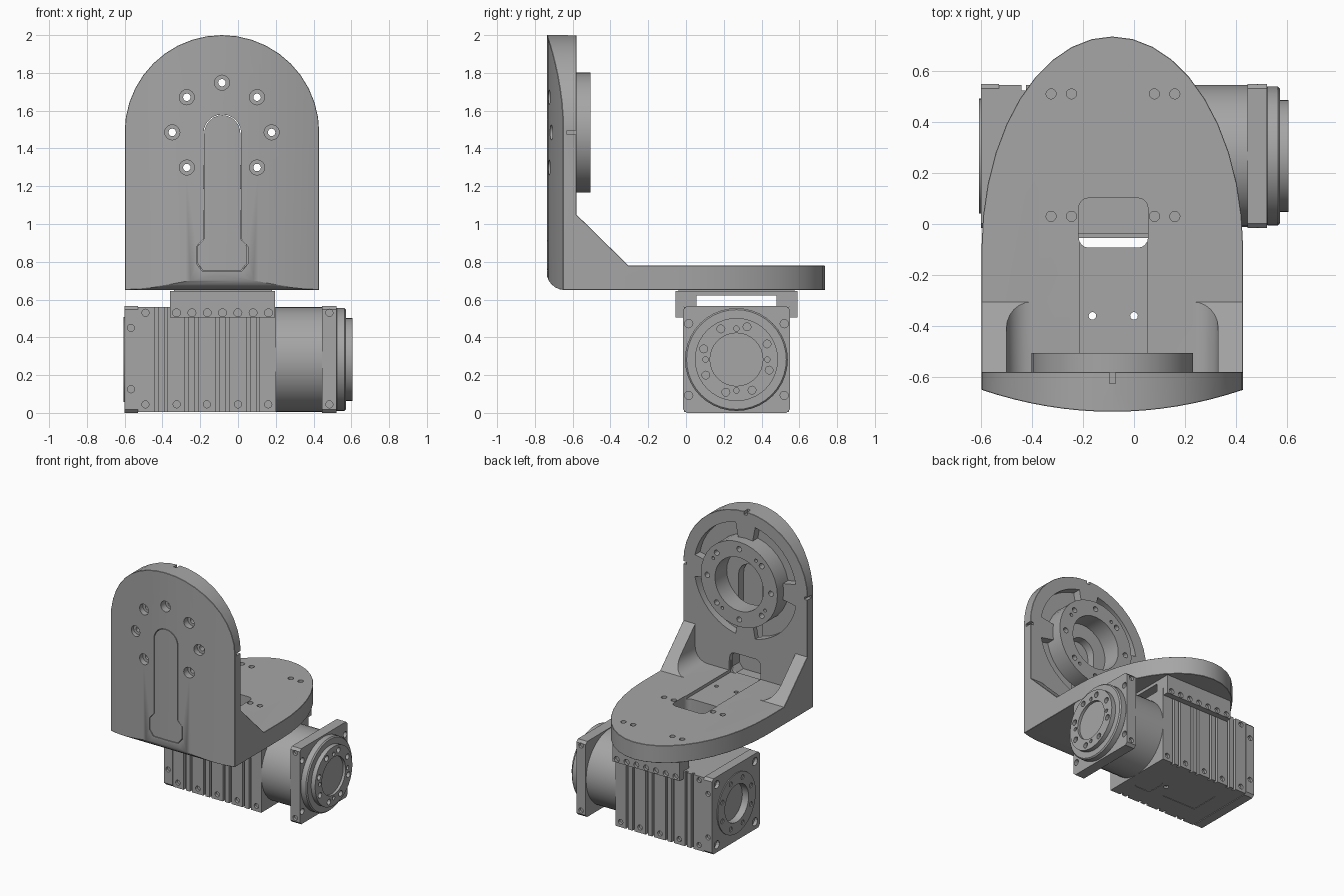
import bpy
import bmesh
from math import sin, cos, pi, radians

if "Cube" in bpy.data.objects:
    bpy.data.objects.remove(bpy.data.objects["Cube"])

metal = bpy.data.materials.new("grey metal")
metal.use_nodes = True
GREY = (0.38, 0.38, 0.38, 1)
metal.diffuse_color = GREY
metal.node_tree.nodes["Principled BSDF"].inputs["Base Color"].default_value = GREY

CX, CZ = -0.085, 1.485      # centre of the upright joint
MY, MZ, MH = 0.267, 0.2825, 0.2825   # motor axis and half size
MOTOR = (MY, MZ)


# ---------- helpers ----------
def arc(c, r, a, b, n):
    return [(c[0] + r * cos(radians(a + (b - a) * i / n)),
             c[1] + r * sin(radians(a + (b - a) * i / n))) for i in range(n + 1)]


def circle(c, r, n=24):
    return arc(c, r, 0, 360, n)[:-1]


def rect(u0, v0, u1, v1, cut=0):
    if not cut:
        return [(u0, v0), (u1, v0), (u1, v1), (u0, v1)]
    return [(u0 + cut, v0), (u1 - cut, v0), (u1, v0 + cut), (u1, v1 - cut),
            (u1 - cut, v1), (u0 + cut, v1), (u0, v1 - cut), (u0, v0 + cut)]


def rounded(u0, v0, u1, v1, r):
    return (arc((u1 - r, v1 - r), r, 0, 90, 4) + arc((u0 + r, v1 - r), r, 90, 180, 4)
            + arc((u0 + r, v0 + r), r, 180, 270, 4) + arc((u1 - r, v0 + r), r, 270, 360, 4))


def ring_points(c, r, n, start=0):
    return [(c[0] + r * cos(radians(start) + 2 * pi * i / n),
             c[1] + r * sin(radians(start) + 2 * pi * i / n)) for i in range(n)]


def place(axis, u, v, t):
    return {"x": (t, u, v), "y": (u, t, v), "z": (u, v, t)}[axis]


def solid(name, *prisms):
    """One object from prisms given as (outline, axis, low, high)."""
    bm = bmesh.new()
    for pts, axis, lo, hi in prisms:
        a = [bm.verts.new(place(axis, u, v, lo)) for u, v in pts]
        b = [bm.verts.new(place(axis, u, v, hi)) for u, v in pts]
        bm.faces.new(a)
        bm.faces.new(b[::-1])
        for i in range(len(pts)):
            j = (i + 1) % len(pts)
            bm.faces.new((a[i], b[i], b[j], a[j]))
    bmesh.ops.recalc_face_normals(bm, faces=bm.faces)
    mesh = bpy.data.meshes.new(name)
    bm.to_mesh(mesh)
    bm.free()
    mesh.materials.append(metal)
    ob = bpy.data.objects.new(name, mesh)
    bpy.context.collection.objects.link(ob)
    return ob


def bake(ob):
    bpy.context.view_layer.update()
    dg = bpy.context.evaluated_depsgraph_get()
    mesh = bpy.data.meshes.new_from_object(ob.evaluated_get(dg))
    ob.modifiers.clear()
    ob.data = mesh


def combine(ob, op, *prisms):
    tool = solid("cutter", *prisms)
    mod = ob.modifiers.new("bool", "BOOLEAN")
    mod.operation, mod.solver, mod.object = op, "EXACT", tool
    bake(ob)
    bpy.data.objects.remove(tool)


def cut(ob, *prisms):
    combine(ob, "DIFFERENCE", *prisms)


def holes(points, r, axis, lo, hi, n=12):
    return [(circle(p, r, n), axis, lo, hi) for p in points]


def bevel(ob, width):
    mod = ob.modifiers.new("bevel", "BEVEL")
    mod.width, mod.segments = width, 1
    mod.limit_method, mod.angle_limit = "ANGLE", radians(50)
    bake(ob)


# ---------- L bracket: three outlines intersected ----------
side = (arc((-0.64, 0.75), 0.1, 180, 270, 6)
        + [(0.9, 0.65), (0.9, 0.78), (-0.305, 0.78), (-0.58, 1.05), (-0.58, 2.1), (-0.74, 2.1)])
HW = 0.513
plan = [(CX + HW * cos(pi * i / 20), -0.1 + 0.835 * sin(pi * i / 20)) for i in range(21)]
plan += [(CX + HW * u / 8, -0.65 - 0.086 * (1 - (u / 8) ** 2)) for u in range(-8, 9)]
arch = arc((CX, CZ), 0.515, 0, 180, 20) + [(CX - 0.515, 0.5), (CX + 0.515, 0.5)]
bracket = solid("bracket", (side, "x", -1, 1))
combine(bracket, "INTERSECT", (plan, "z", 0.4, 2.3))
combine(bracket, "INTERSECT", (arch, "y", -1, 1))
bevel(bracket, 0.012)

# Cable cover: a slice of the bracket's front skin
slot = (arc((-0.083, 1.48), 0.1, 0, 180, 12)
        + [(-0.183, 0.92), (-0.22, 0.88), (-0.22, 0.79), (-0.19, 0.75),
           (0.02, 0.75), (0.053, 0.79), (0.053, 0.88), (0.017, 0.92)])
inset = [(-0.083 + (x + 0.083) * 0.96, 1.16 + (z - 1.16) * 0.991) for x, z in slot]
cable_cover = solid("cable_cover", (inset, "y", -0.9, -0.7))
mod = cable_cover.modifiers.new("bool", "BOOLEAN")
mod.operation, mod.solver, mod.object = "INTERSECT", "EXACT", bracket
bake(cable_cover)

# Trough between the two side gussets
cut(bracket, (arc((-0.4, 0.88), 0.1, 180, 270, 6) + arc((0.23, 0.88), 0.1, 270, 360, 6)
              + [(0.33, 1.3), (-0.5, 1.3)], "y", -0.58, 1))
# Cable slot, floor channel and openings
cut(bracket, (slot, "y", -0.9, -0.62))
cut(bracket, (rounded(-0.21, 0.757, 0.045, 0.92, 0.04), "y", -0.67, -0.5))
cut(bracket, (rect(-0.212, -0.6, 0.05, 0.0), "z", 0.757, 0.85))
cut(bracket, (rounded(-0.217, -0.093, 0.055, 0.102, 0.04), "z", 0.5, 0.9))
# Bore and four curved pockets round the joint ring
joint = (CX, CZ)
cut(bracket, (circle(joint, 0.2, 32), "y", -0.645, -0.5))
cut(bracket, *[(arc(joint, 0.425, a - 34, a + 34, 10) + arc(joint, 0.3, a + 34, a - 34, 10),
                "y", -0.64, -0.5) for a in (45, 135, 225, 315)])
# Bolt circle, floor bolts and index notches
bolts = ring_points(joint, 0.263, 8)
cut(bracket, *holes(bolts, 0.02, "y", -0.9, -0.4))
cut(bracket, *holes(bolts, 0.04, "y", -0.9, -0.68, 16))
cut(bracket, *holes([(x, y) for x in (-0.325, -0.245, 0.08, 0.16) for y in (0.03, 0.51)],
                    0.02, "z", 0.71, 0.9),
    *holes([(-0.163, -0.36), (0, -0.36)], 0.015, "z", 0.5, 0.9))
cut(bracket, (rect(CX - 0.012, 1.975, CX + 0.012, 2.1), "y", -0.625, -0.5),
    *[(rect(CX + s * 0.513 - 0.025, CZ - 0.01, CX + s * 0.513 + 0.025, CZ + 0.01),
       "y", -0.63, -0.5) for s in (-1, 1)])

# Joint ring on the inner face
joint_ring = solid("joint_ring", (circle(joint, 0.317, 32), "y", -0.642, -0.506))
cut(joint_ring, (circle(joint, 0.2, 32), "y", -0.9, -0.4))
cut(joint_ring, *holes(bolts, 0.02, "y", -0.9, -0.4),
    *holes(ring_points(joint, 0.255, 4, 33), 0.012, "y", -0.55, -0.4))

# ---------- motor ----------
# Finned body: grooves on both long sides
Y0, Y1 = MY - MH + 0.005, MY + MH - 0.005
grooves = [m + d for m in (-0.407, -0.245, -0.083, 0.08) for d in (-0.026, 0.026)]
front = [(-0.53, Y0)]
for g in grooves:
    front += [(g - 0.009, Y0), (g - 0.009, Y0 + 0.022), (g + 0.009, Y0 + 0.022), (g + 0.009, Y0)]
front += [(0.2, Y0)]
back = [(x, 2 * MY - y) for x, y in reversed(front)]
motor_body = solid("motor_body", (front + back, "z", 0.005, 0.56))
screws = [(x, 0.045) for x in (-0.49, -0.325, -0.165, 0, 0.16)] + [(-0.49, 0.53)]
for lo, hi in ((Y0 - 0.1, Y0 + 0.02), (Y1 - 0.02, Y1 + 0.1)):
    cut(motor_body, *holes(screws, 0.019, "y", lo, hi))
# Shallow panels underneath
cut(motor_body, (rounded(-0.02, 0.14, 0.13, 0.3, 0.04), "z", -0.1, 0.008),
    (rect(-0.4, 0.16, -0.12, 0.38), "z", -0.1, 0.008),
    (circle((-0.06, MY), 0.018, 12), "z", -0.1, 0.02))


def edge_screws(ob, x, zs):
    for lo, hi in ((-0.2, MY - MH + 0.02), (MY + MH - 0.02, 0.8)):
        cut(ob, *holes([(x, z) for z in zs], 0.019, "y", lo, hi))


square = rect(MY - MH, 0, MY + MH, 2 * MH, 0.018)
corners = [(MY + s * 0.253, MZ + t * 0.19) for s in (-1, 1) for t in (-1, 1)]

# Rear cap with recessed centre
end_cap = solid("end_cap", (square, "x", -0.6, -0.53))
edge_screws(end_cap, -0.567, (0.125, 0.45))
cut(end_cap, (circle(MOTOR, 0.14, 32), "x", -0.9, -0.555),
    *holes([(MY + s * 0.225, MZ + t * 0.225) for s in (-1, 1) for t in (-1, 1)],
           0.03, "x", -0.9, -0.575))
end_disc = solid("end_disc", (circle(MOTOR, 0.225, 32), "x", -0.607, -0.598))
cut(end_disc, (circle(MOTOR, 0.14, 32), "x", -0.9, -0.5))
cut(end_disc, *holes(ring_points(MOTOR, 0.183, 8, 22.5), 0.018, "x", -0.9, -0.5))

# Gear housing, square flange and stepped output disc
gear_housing = solid("gear_housing", (circle(MOTOR, 0.278, 40), "x", 0.19, 0.45))
flange = solid("flange", (square, "x", 0.445, 0.522))
edge_screws(flange, 0.484, (0.045, 0.53))
cut(flange, *holes(corners, 0.022, "x", 0.49, 0.8))
outer_disc = solid("outer_disc", (circle(MOTOR, 0.272, 40), "x", 0.515, 0.572))
bevel(outer_disc, 0.008)
output_disc = solid("output_disc", (circle(MOTOR, 0.22, 40), "x", 0.56, 0.605))
cut(output_disc, (circle(MOTOR, 0.14, 32), "x", 0.585, 0.9),
    *holes(ring_points(MOTOR, 0.182, 8, 27), 0.021, "x", 0.58, 0.9),
    *holes(ring_points(MOTOR, 0.164, 4), 0.014, "x", 0.59, 0.9))

# Mounting clamp: top plate, two rails and two hanging lips
clamp_profile = [(-0.055, 0.505), (-0.012, 0.505), (-0.012, 0.562), (0.055, 0.562),
                 (0.055, 0.622)]
clamp_profile += [(2 * MY - y, z) for y, z in reversed(clamp_profile)]
clamp_profile += [(2 * MY + 0.055, 0.645), (-0.055, 0.645)]
clamp = solid("clamp", (clamp_profile, "x", -0.36, 0.197))
clamp_screws = [(-0.325 + 0.081 * i, 0.53) for i in range(7)]
for lo, hi in ((-0.2, -0.035), (2 * MY + 0.035, 0.8)):
    cut(clamp, *holes(clamp_screws, 0.021, "y", lo, hi))
cut(clamp, *holes([(CX, 0.03)], 0.017, "z", 0.6, 0.8))
clamp_pad = solid("clamp_pad", (rect(-0.34, -0.04, 0.18, 2 * MY + 0.04), "z", 0.64, 0.652))

# ---------- shading ----------
parts = [bracket, cable_cover, joint_ring, motor_body, end_cap, end_disc, gear_housing,
         flange, outer_disc, output_disc, clamp, clamp_pad]
for ob in bpy.context.view_layer.objects:
    ob.select_set(ob in parts)
bpy.context.view_layer.objects.active = bracket
bpy.ops.object.shade_smooth_by_angle(angle=radians(25))
